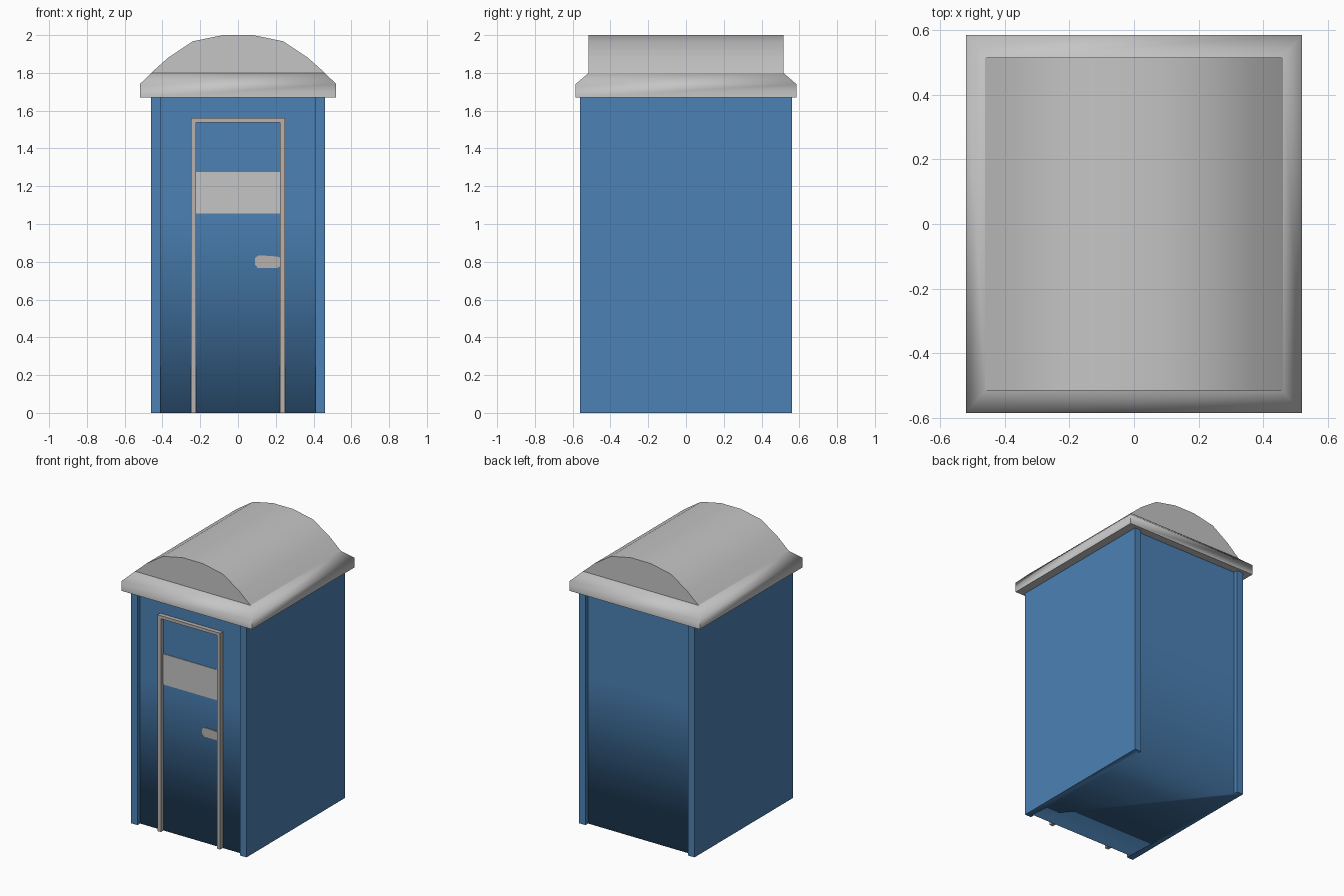
import bpy, bmesh, math

if "Cube" in bpy.data.objects:
    bpy.data.objects.remove(bpy.data.objects["Cube"])


def material(name, rgb):
    m = bpy.data.materials.new(name)
    m.diffuse_color = (*rgb, 1.0)
    m.use_nodes = True
    m.node_tree.nodes["Principled BSDF"].inputs["Base Color"].default_value = m.diffuse_color
    return m


BLUE = material("blue plastic", (0.07, 0.22, 0.46))
GREY = material("light grey plastic", (0.56, 0.56, 0.56))
TRIM = material("warm grey trim", (0.48, 0.45, 0.43))


def finish(bm, name, mat, smooth_rule=lambda e: False, angle=35):
    """Smooth faces, with sharp edges wherever the angle is large."""
    bmesh.ops.recalc_face_normals(bm, faces=bm.faces)
    for f in bm.faces:
        f.smooth = True
    for e in bm.edges:
        e.smooth = e.calc_face_angle(0) < math.radians(angle) or smooth_rule(e)
    me = bpy.data.meshes.new(name)
    bm.to_mesh(me)
    bm.free()
    me.materials.append(mat)
    ob = bpy.data.objects.new(name, me)
    bpy.context.collection.objects.link(ob)
    return ob


def loft(rings, name, mat, **kw):
    """Skin a stack of equal-length rings and cap both ends."""
    bm = bmesh.new()
    loops = [[bm.verts.new(p) for p in r] for r in rings]
    n = len(loops[0])
    for a, b in zip(loops, loops[1:]):
        for i in range(n):
            j = (i + 1) % n
            bm.faces.new((a[i], a[j], b[j], b[i]))
    bm.faces.new(loops[0])
    bm.faces.new(loops[-1])
    return finish(bm, name, mat, **kw)


def box(name, x0, x1, y0, y1, z0, z1, mat):
    return loft([[(x0, y0, z), (x1, y0, z), (x1, y1, z), (x0, y1, z)]
                 for z in (z0, z1)], name, mat)


# Cabin: side walls with corner posts, front and back panels set back
W, D, POST, PANEL = 0.46, 0.56, 0.41, 0.53
plan = [(-W, -D), (-POST, -D), (-POST, -PANEL), (POST, -PANEL),
        (POST, -D), (W, -D)]
plan += [(-x, -y) for x, y in plan]


def panel_foot(e):
    # bottom edge of the front and back panels blends into the floor
    return all(v.co.z < 0.001 and abs(abs(v.co.y) - PANEL) < 0.001
               for v in e.verts)


loft([[(x, y, z) for x, y in plan] for z in (0, 1.05, 1.68)],
     "cabin", BLUE, smooth_rule=panel_foot)

# Roof rim and sloping eaves
rim = [(0.52, 0.585, 1.67), (0.52, 0.585, 1.74), (0.46, 0.515, 1.80)]
loft([[(-x, -y, z), (x, -y, z), (x, y, z), (-x, y, z)] for x, y, z in rim],
     "roof_rim", GREY, angle=60)

# Barrel roof
half = [(0.46, 1.80), (0.37, 1.88), (0.24, 1.967), (0.08, 2.0)]
arch = half + [(-x, z) for x, z in reversed(half)]
loft([[(x, y, z) for x, z in arch] for y in (-0.515, 0.515)],
     "roof_barrel", GREY)

# Door frame
for side, name in ((-1, "door_frame_left"), (1, "door_frame_right")):
    xs = sorted((side * 0.25, side * 0.223))
    box(name, xs[0], xs[1], -0.56, -0.529, 0, 1.56, TRIM)
box("door_frame_top", -0.223, 0.223, -0.56, -0.529, 1.538, 1.56, TRIM)

# Blank door panel
box("door_plate", -0.223, 0.223, -0.534, -0.529, 1.055, 1.275, GREY)

# Latch with cut corners
latch = [(0.09, 0.785), (0.105, 0.767), (0.205, 0.767), (0.223, 0.775),
         (0.223, 0.822), (0.205, 0.828), (0.15, 0.832), (0.105, 0.832),
         (0.09, 0.818)]
loft([[(x, y, z) for x, z in latch] for y in (-0.536, -0.529)],
     "door_latch", TRIM)
